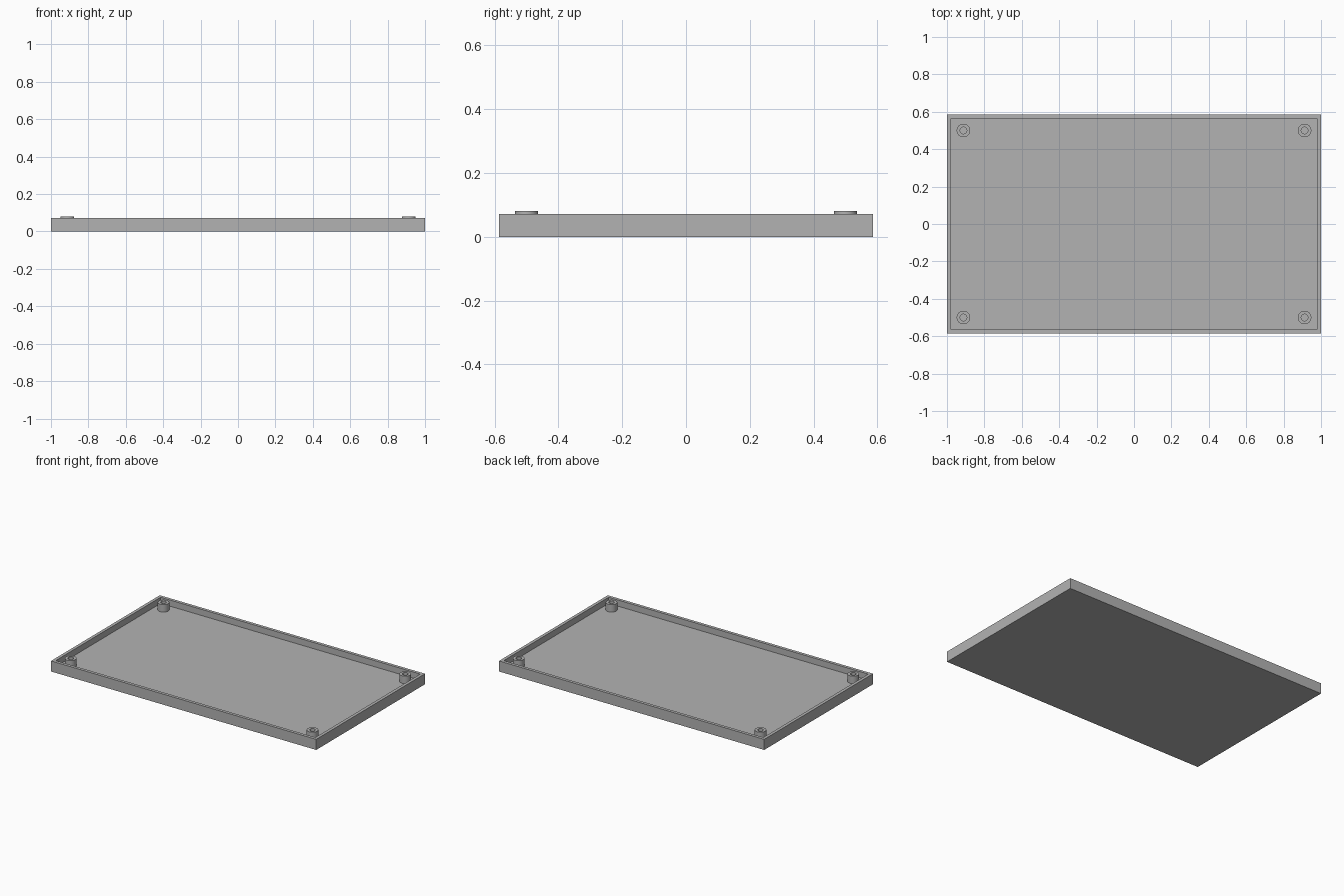
import bpy
import bmesh
from mathutils import Matrix

WIDTH, DEPTH, HEIGHT = 2.0, 1.172, 0.072
WALL, FLOOR = 0.03, 0.03
POST_X, POST_Y, POST_TOP = 0.912, 0.5, 0.081
POST_R, HOLE_R = 0.036, 0.018

if "Cube" in bpy.data.objects:
    bpy.data.objects.remove(bpy.data.objects["Cube"], do_unlink=True)

grey = bpy.data.materials.new("plain grey")
grey.use_nodes = True
colour = (0.45, 0.45, 0.45, 1)
grey.diffuse_color = colour
grey.node_tree.nodes["Principled BSDF"].inputs["Base Color"].default_value = colour


def finish(bm, name, location=(0, 0, 0)):
    mesh = bpy.data.meshes.new(name)
    bmesh.ops.recalc_face_normals(bm, faces=bm.faces)
    bm.to_mesh(mesh)
    bm.free()
    mesh.materials.append(grey)
    obj = bpy.data.objects.new(name, mesh)
    obj.location = location
    bpy.context.collection.objects.link(obj)
    return obj


def top_face(bm):
    return max(bm.faces, key=lambda f: f.calc_center_median().z)


# Tray: a flat box with its top inset and pushed down to the floor
bm = bmesh.new()
bmesh.ops.create_cube(bm, size=1, matrix=Matrix.Translation((0, 0, HEIGHT / 2))
                      @ Matrix.Diagonal((WIDTH, DEPTH, HEIGHT, 1)))
rim = top_face(bm)
bmesh.ops.inset_region(bm, faces=[rim], thickness=WALL)
pocket = bmesh.ops.extrude_face_region(bm, geom=[rim])["geom"]
bmesh.ops.delete(bm, geom=[rim], context="FACES_ONLY")
for v in pocket:
    if isinstance(v, bmesh.types.BMVert):
        v.co.z = FLOOR
finish(bm, "tray")


# Screw post: a tube that stands on the tray floor, open down to it
def post(name, x, y):
    bm = bmesh.new()
    rings = []
    for radius, z in ((POST_R, FLOOR), (POST_R, POST_TOP),
                      (HOLE_R, POST_TOP), (HOLE_R, FLOOR)):
        ring = bmesh.ops.create_circle(bm, segments=48, radius=radius,
                                       matrix=Matrix.Translation((0, 0, z)))["verts"]
        rings.append(ring)
    for a, b in zip(rings, rings[1:]):
        for i in range(len(a)):
            bm.faces.new((a[i - 1], a[i], b[i], b[i - 1]))
    obj = finish(bm, name, (x, y, 0))
    bpy.ops.object.select_all(action="DESELECT")
    obj.select_set(True)
    bpy.context.view_layer.objects.active = obj
    bpy.ops.object.shade_smooth_by_angle()


for side, sx in (("left", 1), ("right", -1)):
    for end, sy in (("front", -1), ("back", 1)):
        post(f"{end}_{side}_post", sx * POST_X, sy * POST_Y)
